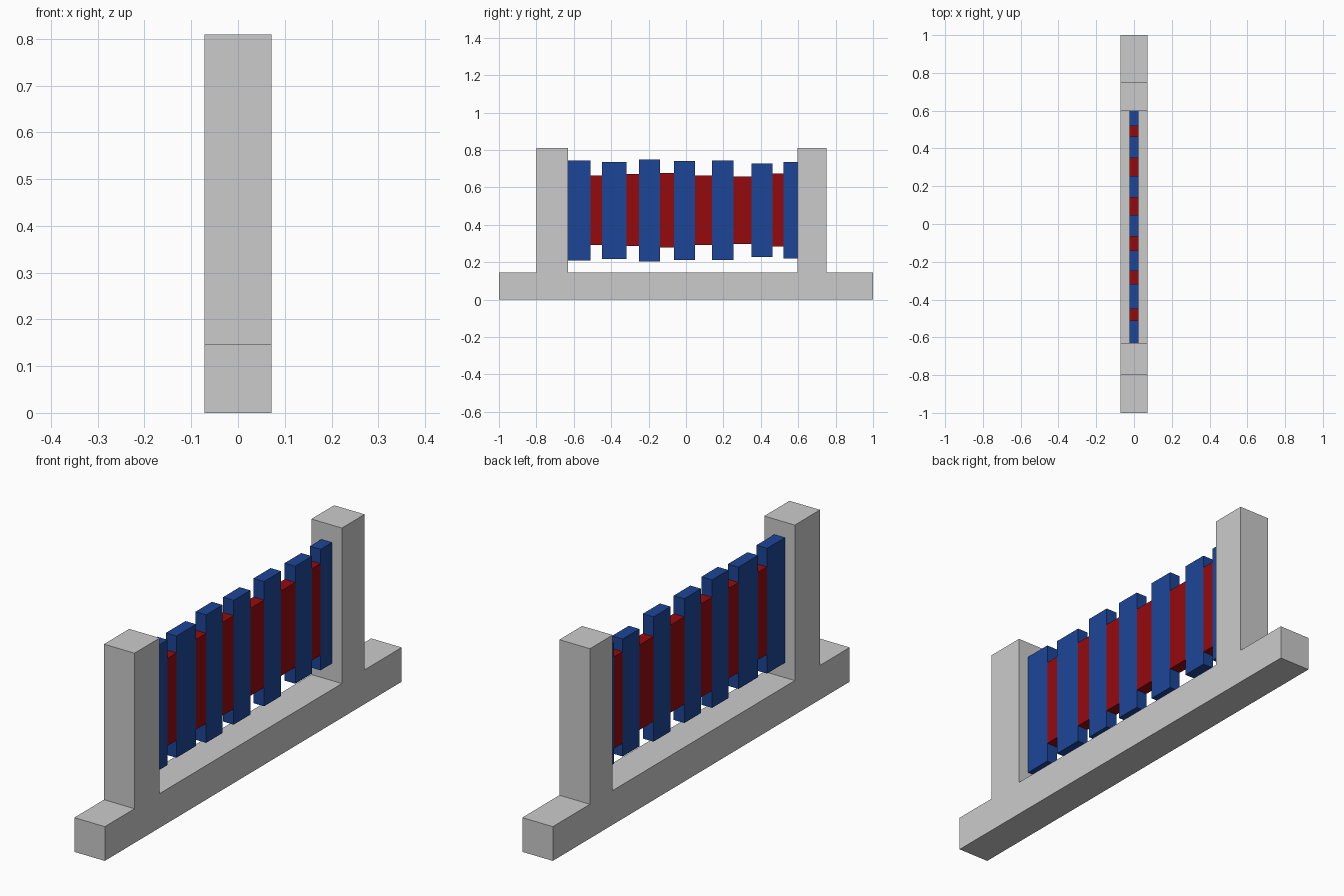
import bpy

if "Cube" in bpy.data.objects:
    bpy.data.objects.remove(bpy.data.objects["Cube"])


def material(name, rgb):
    m = bpy.data.materials.new(name)
    m.diffuse_color = (*rgb, 1)
    m.use_nodes = True
    m.node_tree.nodes["Principled BSDF"].inputs["Base Color"].default_value = m.diffuse_color
    return m


def extrude_profile(name, pts, half_x, mat=None):
    """Extrude a closed (y, z) outline symmetrically along x."""
    n = len(pts)
    verts = [(x, y, z) for x in (-half_x, half_x) for y, z in pts]
    faces = [tuple(reversed(range(n))), tuple(range(n, 2 * n))]
    faces += [(i, (i + 1) % n, (i + 1) % n + n, i + n) for i in range(n)]
    me = bpy.data.meshes.new(name)
    me.from_pydata(verts, [], faces)
    ob = bpy.data.objects.new(name, me)
    bpy.context.collection.objects.link(ob)
    if mat:
        me.materials.append(mat)
    return ob


def slab(name, y0, y1, z0, z1, mat):
    return extrude_profile(name, [(y0, z0), (y1, z0), (y1, z1), (y0, z1)], 0.025, mat)


blue = material("blue", (0.012, 0.06, 0.31))
red = material("red", (0.3, 0.003, 0.004))

# Base rail with two upright posts, one solid
BASE, TOP = 0.146, 0.809
extrude_profile("stand", [
    (-1, 0), (1, 0), (1, BASE), (0.75, BASE), (0.75, TOP), (0.597, TOP),
    (0.597, BASE), (-0.63, BASE), (-0.63, TOP), (-0.8, TOP), (-0.8, BASE), (-1, BASE),
], 0.072)

# Tall blue plates: y start, y end, bottom, top
plates = [
    (-0.63, -0.51, 0.209, 0.743), (-0.45, -0.318, 0.217, 0.736),
    (-0.25, -0.14, 0.204, 0.750), (-0.065, 0.047, 0.211, 0.741),
    (0.14, 0.255, 0.211, 0.743), (0.35, 0.462, 0.227, 0.728),
    (0.52, 0.597, 0.219, 0.735),
]
for i, p in enumerate(plates):
    slab(f"blue_plate_{i + 1}", *p, blue)

# Shorter red spacers filling the gaps: bottom, top
spacers = [(0.291, 0.664), (0.287, 0.671), (0.278, 0.676),
           (0.291, 0.664), (0.297, 0.659), (0.283, 0.674)]
for i, (z0, z1) in enumerate(spacers):
    slab(f"red_spacer_{i + 1}", plates[i][1], plates[i + 1][0], z0, z1, red)
